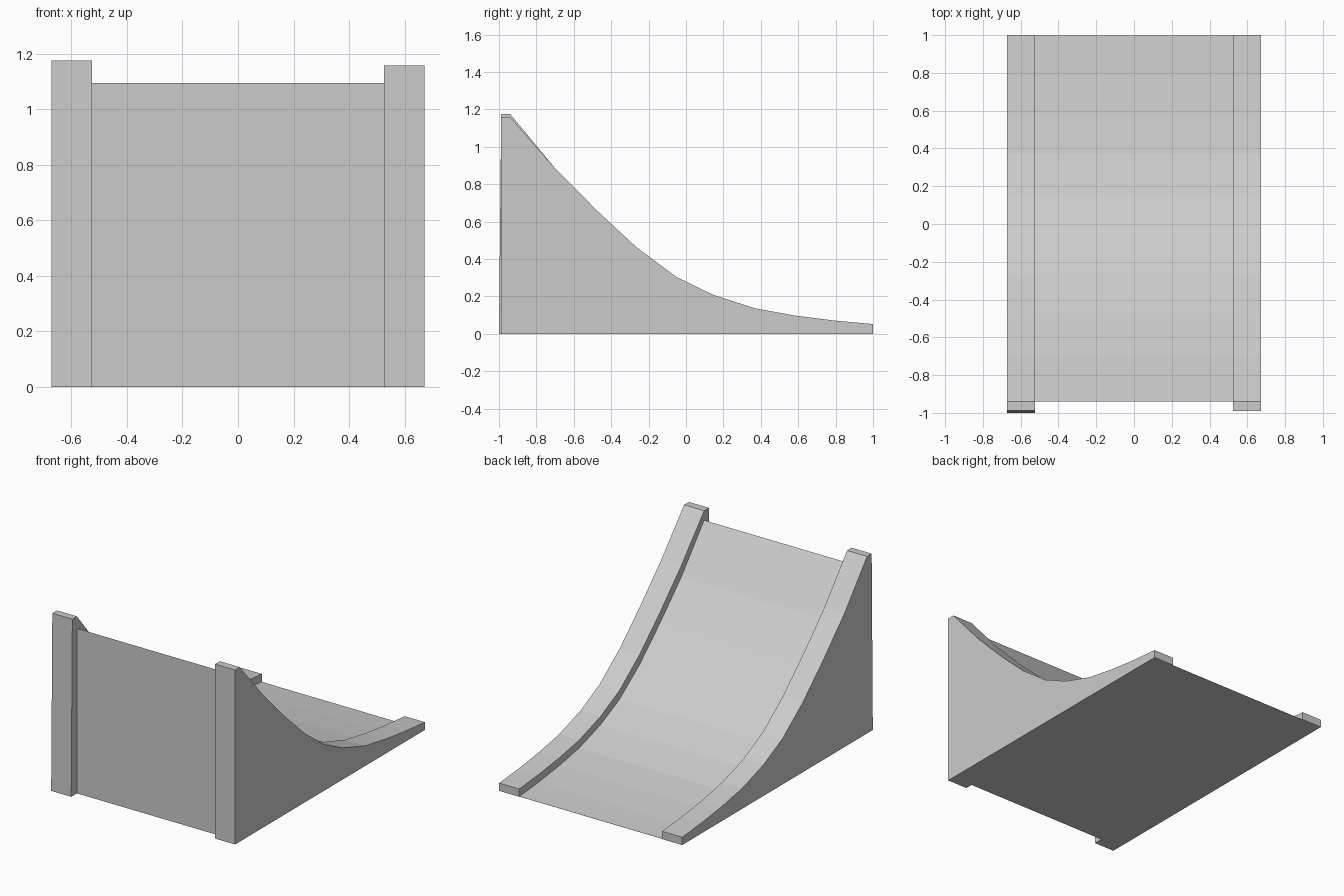
import bpy, bmesh

if "Cube" in bpy.data.objects:
    bpy.data.objects.remove(bpy.data.objects["Cube"])

# Shared slope profile (y, z), just below the top lip down to the foot
CURVE = [(-0.70, 0.885), (-0.475, 0.658), (-0.265, 0.463), (-0.053, 0.305),
         (0.145, 0.208), (0.37, 0.136), (0.58, 0.098), (0.79, 0.071), (1.0, 0.052)]


def extrude_profile(name, profile, x0, x1):
    """Solid made by sweeping a (y, z) outline from x0 to x1."""
    bm = bmesh.new()
    a = [bm.verts.new((x0, y, z)) for y, z in profile]
    b = [bm.verts.new((x1, y, z)) for y, z in profile]
    bm.faces.new(a)
    bm.faces.new(b[::-1])
    n = len(profile)
    for i in range(n):
        j = (i + 1) % n
        bm.faces.new((a[i], a[j], b[j], b[i]))
    bmesh.ops.recalc_face_normals(bm, faces=bm.faces[:])
    mesh = bpy.data.meshes.new(name)
    bm.to_mesh(mesh)
    bm.free()
    obj = bpy.data.objects.new(name, mesh)
    bpy.context.collection.objects.link(obj)
    return obj


def rail(name, x0, x1, top, back_foot, back_top):
    lip = [(back_foot, 0), (back_top, top), (-0.94, top)]
    return extrude_profile(name, lip + CURVE + [(1.0, 0)], x0, x1)


# Side rails: the left one is slightly taller with a leaning back face
rail("left_rail", -0.672, -0.525, 1.175, -1.0, -0.988)
rail("right_rail", 0.525, 0.672, 1.158, -0.99, -0.99)

# Ramp deck: the slope sunk by a constant thickness between the rails
crest = [(-0.94, 1.175)] + CURVE
deck = []
for i, (y, z) in enumerate(crest):
    p, q = crest[max(i - 1, 0)], crest[min(i + 1, len(crest) - 1)]
    slope = (q[1] - p[1]) / (q[0] - p[0])
    deck.append((min(y, 0.997), z - 0.051 * (1 + slope * slope) ** 0.5))
extrude_profile("ramp_deck", [(-0.94, 0)] + deck + [(0.997, 0)], -0.525, 0.525)
